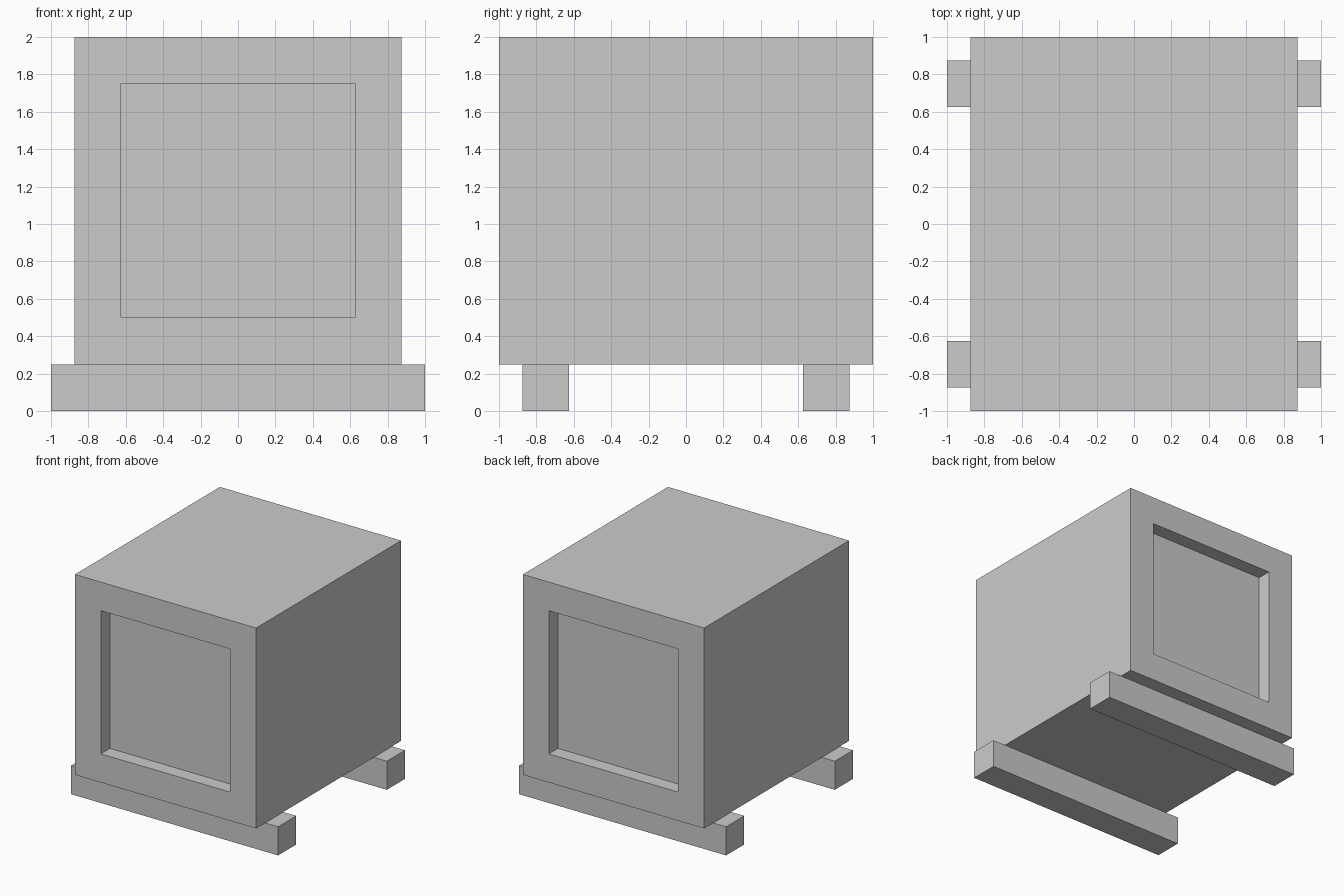
import bpy, bmesh
from mathutils import Matrix, Vector

if "Cube" in bpy.data.objects:
    bpy.data.objects.remove(bpy.data.objects["Cube"])


def box_bmesh(size, centre):
    bm = bmesh.new()
    bmesh.ops.create_cube(bm, size=1.0, matrix=Matrix.Translation(centre) @ Matrix.Diagonal((*size, 1.0)))
    return bm


def finish(bm, name):
    bm.normal_update()
    mesh = bpy.data.meshes.new(name)
    bm.to_mesh(mesh)
    bm.free()
    obj = bpy.data.objects.new(name, mesh)
    bpy.context.collection.objects.link(obj)
    return obj


# Crate body with a framed, recessed panel on the front and the back
bm = box_bmesh((1.75, 2.0, 1.75), Vector((0, 0, 1.125)))
bm.normal_update()
ends = [f for f in bm.faces if abs(f.normal.y) > 0.9]
bmesh.ops.inset_individual(bm, faces=ends, thickness=0.25, use_even_offset=True)
for face in ends:
    inward = Vector((0, -0.125 if face.calc_center_median().y > 0 else 0.125, 0))
    moved = bmesh.ops.extrude_discrete_faces(bm, faces=[face])["faces"]
    bmesh.ops.translate(bm, verts=moved[0].verts[:], vec=inward)
finish(bm, "crate_body")

# Support rails running across underneath
for name, y in (("front_rail", -0.75), ("back_rail", 0.75)):
    finish(box_bmesh((2.0, 0.25, 0.25), Vector((0, y, 0.125))), name)
